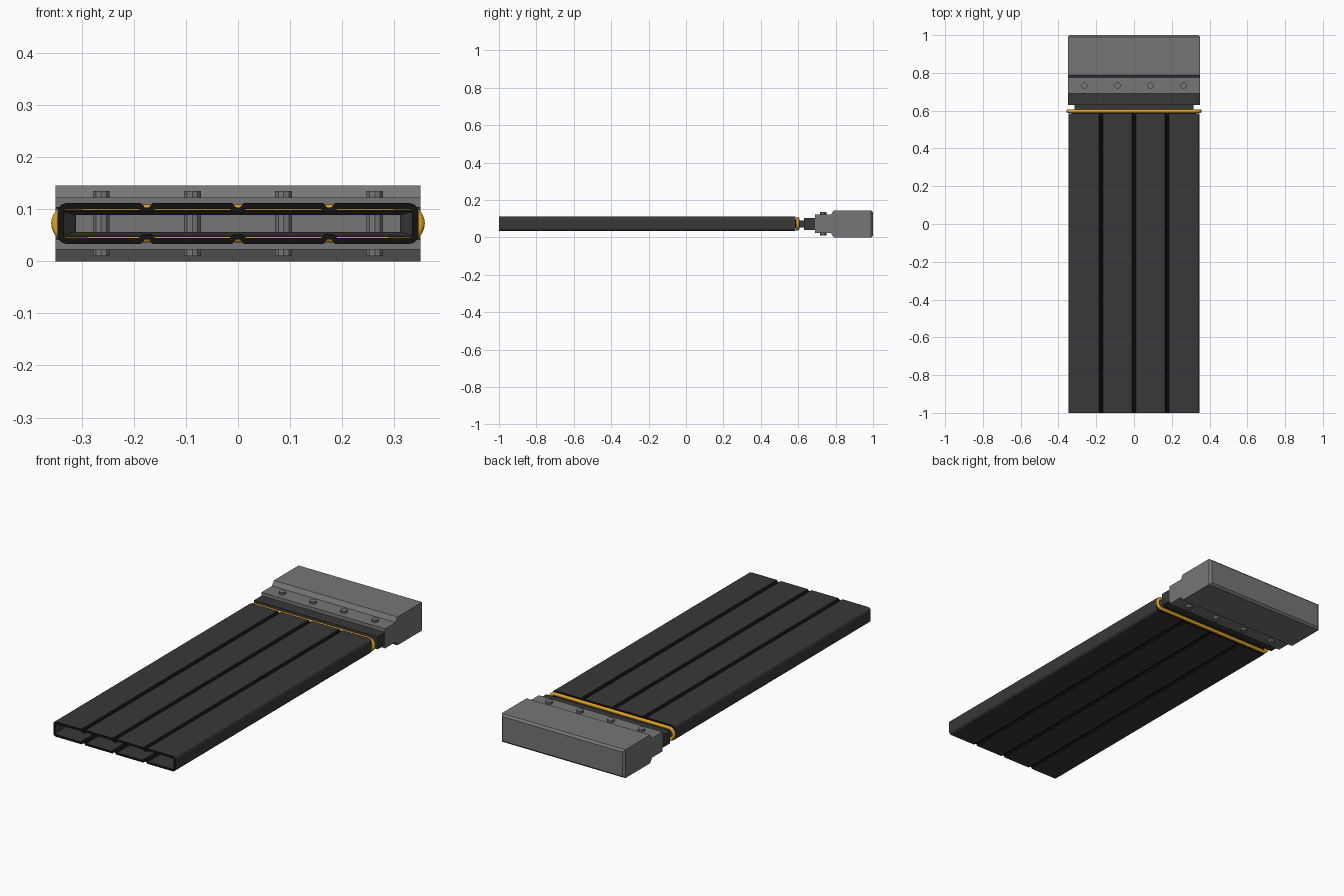
import bpy, bmesh
from math import sin, cos, pi

cube = bpy.data.objects.get("Cube")
if cube:
    bpy.data.objects.remove(cube, do_unlink=True)

MID = 0.0725   # height of the centre plane


def material(name, rgb):
    m = bpy.data.materials.new(name)
    m.use_nodes = True
    m.diffuse_color = (*rgb, 1)
    m.node_tree.nodes["Principled BSDF"].inputs["Base Color"].default_value = (*rgb, 1)
    return m


charcoal = material("charcoal rubber", (0.04, 0.04, 0.04))
black = material("black trim", (0.006, 0.006, 0.006))
steel = material("grey steel", (0.18, 0.18, 0.18))
amber = material("amber seal", (0.72, 0.36, 0.012))


def add_object(name, data, *mats):
    for m in mats:
        data.materials.append(m)
    ob = bpy.data.objects.new(name, data)
    bpy.context.collection.objects.link(ob)
    return ob


def finish(name, bm, *mats):
    bmesh.ops.recalc_face_normals(bm, faces=bm.faces)
    me = bpy.data.meshes.new(name)
    bm.to_mesh(me)
    bm.free()
    return add_object(name, me, *mats)


def loft(name, sections, mat, capped):
    """Join rectangles given as (y, half width, half height)."""
    bm = bmesh.new()
    rings = [[bm.verts.new((sx * w, y, MID + sz * h))
              for sx, sz in ((-1, -1), (1, -1), (1, 1), (-1, 1))]
             for y, w, h in sections]
    pairs = list(zip(rings, rings[1:]))
    if capped:
        bm.faces.new(rings[0])
        bm.faces.new(rings[-1])
    else:
        pairs.append((rings[-1], rings[0]))
    for a, b in pairs:
        for i in range(4):
            j = (i + 1) % 4
            bm.faces.new((a[i], a[j], b[j], b[i]))
    return finish(name, bm, mat)


# Hollow sleeve: rounded section with three grooves above and below
HALF_W, HALF_H, ROUND = 0.346, 0.039, 0.016
GROOVES = (0.175, 0, -0.175)
top = []
for i in range(4):
    a = i * pi / 6
    top.append((HALF_W - ROUND + ROUND * cos(a), HALF_H - ROUND + ROUND * sin(a)))
for g in GROOVES:
    top += [(g + 0.011, HALF_H), (g + 0.004, HALF_H - 0.008),
            (g - 0.004, HALF_H - 0.008), (g - 0.011, HALF_H)]
top += [(-x, z) for x, z in reversed(top[:4])]
section = top + [(-x, -z) for x, z in top]

bm = bmesh.new()
front, back = [[bm.verts.new((x, y, MID + z)) for x, z in section] for y in (-1, 0.585)]
for i in range(len(section)):
    j = (i + 1) % len(section)
    f = bm.faces.new((front[i], front[j], back[j], back[i]))
    x = (section[i][0] + section[j][0]) / 2
    f.material_index = int(any(abs(x - g) < 0.012 for g in GROOVES))
sleeve = finish("sleeve", bm, charcoal, black)
wall = sleeve.modifiers.new("wall", 'SOLIDIFY')
wall.thickness = 0.012
wall.offset = -1
wall.material_offset_rim = 1

# Seal ring between the sleeve and the clamp
curve = bpy.data.curves.new("seal_ring", 'CURVE')
curve.dimensions = '3D'
curve.bevel_depth = 0.009
curve.bevel_resolution = 3
path = []
for side in (1, -1):
    for i in range(13):
        a = -pi / 2 + i * pi / 12
        path.append((side * (0.322 + 0.028 * cos(a)), 0.597,
                     MID + side * 0.028 * sin(a), 1))
spline = curve.splines.new('POLY')
spline.points.add(len(path) - 1)
for p, co in zip(spline.points, path):
    p.co = co
spline.use_cyclic_u = True
add_object("seal_ring", curve, amber)

# Funnel neck, dark jaw and steel clamp head, all open towards the sleeve
loft("neck", [(0.575, 0.34, 0.024), (0.605, 0.311, 0.016), (0.64, 0.311, 0.016),
              (0.64, 0.314, 0.019), (0.605, 0.314, 0.019), (0.575, 0.342, 0.026)],
     charcoal, False)
loft("jaw", [(0.69, 0.313, 0.018), (0.63, 0.313, 0.018),
             (0.63, 0.35, 0.032), (0.69, 0.35, 0.032)], charcoal, False)
loft("clamp_head", [(0.79, 0.313, 0.018), (0.69, 0.313, 0.018),
                    (0.69, 0.35, 0.05), (0.775, 0.35, 0.05), (0.79, 0.35, MID),
                    (0.99, 0.35, MID), (1.0, 0.34, MID - 0.01)], steel, True)

# Four bolts running through the clamp
for n in range(4):
    bm = bmesh.new()
    bmesh.ops.create_cone(bm, cap_ends=True, segments=10, radius1=0.017,
                          radius2=0.017, depth=0.125)
    bolt = finish(f"bolt_{n + 1}", bm, steel)
    bolt.location = (-0.2625 + 0.175 * n, 0.733, MID)
